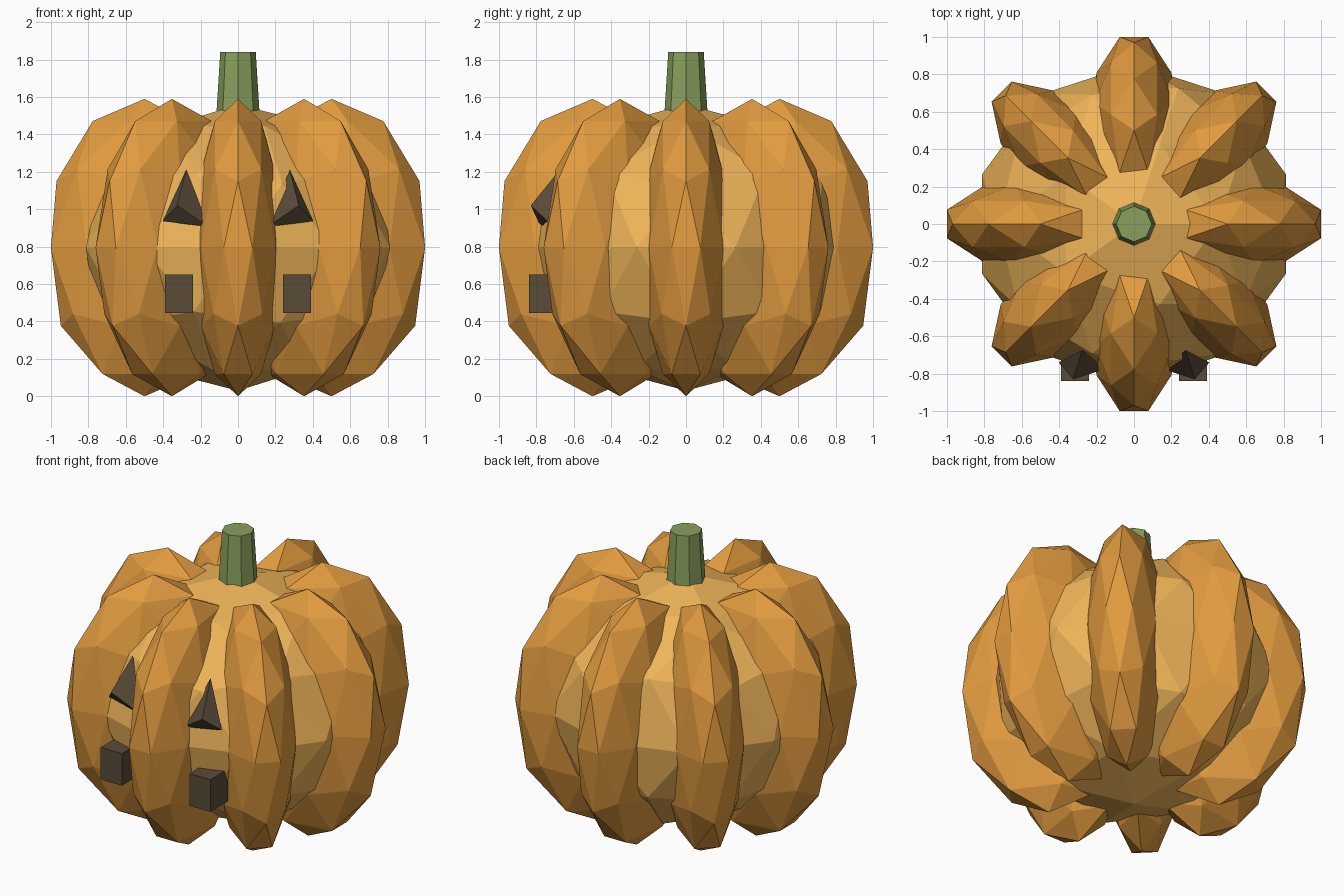
import bpy, bmesh
from math import radians, cos, sin
from mathutils import Vector

if "Cube" in bpy.data.objects:
    bpy.data.objects.remove(bpy.data.objects["Cube"])


def material(name, rgb):
    m = bpy.data.materials.new(name)
    m.diffuse_color = (*rgb, 1)
    m.use_nodes = True
    m.node_tree.nodes["Principled BSDF"].inputs["Base Color"].default_value = m.diffuse_color
    return m


RIB = material("rib_orange", (0.76, 0.33, 0.05))
CORE = material("core_orange", (0.86, 0.46, 0.10))
STEM = material("stem_green", (0.25, 0.35, 0.11))
DARK = material("carving_dark", (0.10, 0.07, 0.04))


def finish(name, mat, scale=(1, 1, 1), turn=0):
    ob = bpy.context.object
    ob.name = name
    ob.scale = scale
    ob.rotation_euler.z = turn
    ob.data.materials.append(mat)
    return ob


# Faceted inner body
MID = 0.795
bpy.ops.mesh.primitive_ico_sphere_add(subdivisions=2, radius=1, location=(0, 0, MID))
finish("body_core", CORE, (0.855, 0.855, 0.765))

# Eight stretched ribs around the body
for i in range(8):
    a = radians(45 * i)
    bpy.ops.mesh.primitive_ico_sphere_add(
        subdivisions=2, radius=1, location=(0.5 * cos(a), 0.5 * sin(a), MID))
    finish(f"rib_{i + 1}", RIB, (0.526, 0.247, MID), a)

# Eight-sided tapered stem
bpy.ops.mesh.primitive_cone_add(vertices=8, radius1=0.12, radius2=0.095,
                                depth=0.4, location=(0, 0, 1.64))
finish("stem", STEM)

# Eyes: outward-pointing pyramids sunk into the body; teeth: small blocks
TIP = Vector((0.325, -0.83, 1.02))
RIM = [Vector(p) for p in ((0.285, -0.70, 1.18), (0.39, -0.755, 0.95), (0.185, -0.785, 0.925))]
for side, s in (("left", -1), ("right", 1)):
    bm = bmesh.new()
    pts = [TIP] + [TIP + (p - TIP) * 1.2 for p in RIM]
    v = [bm.verts.new((s * p.x, p.y, p.z)) for p in pts]
    for f in ((0, 1, 2), (0, 2, 3), (0, 3, 1), (1, 3, 2)):
        bm.faces.new([v[k] for k in f])
    bmesh.ops.recalc_face_normals(bm, faces=bm.faces)
    mesh = bpy.data.meshes.new(side + "_eye")
    bm.to_mesh(mesh)
    bm.free()
    mesh.materials.append(DARK)
    bpy.context.collection.objects.link(bpy.data.objects.new(side + "_eye", mesh))

    bpy.ops.mesh.primitive_cube_add(size=1, location=(s * 0.316, -0.75, 0.548))
    finish(side + "_tooth", DARK, (0.15, 0.18, 0.207))
